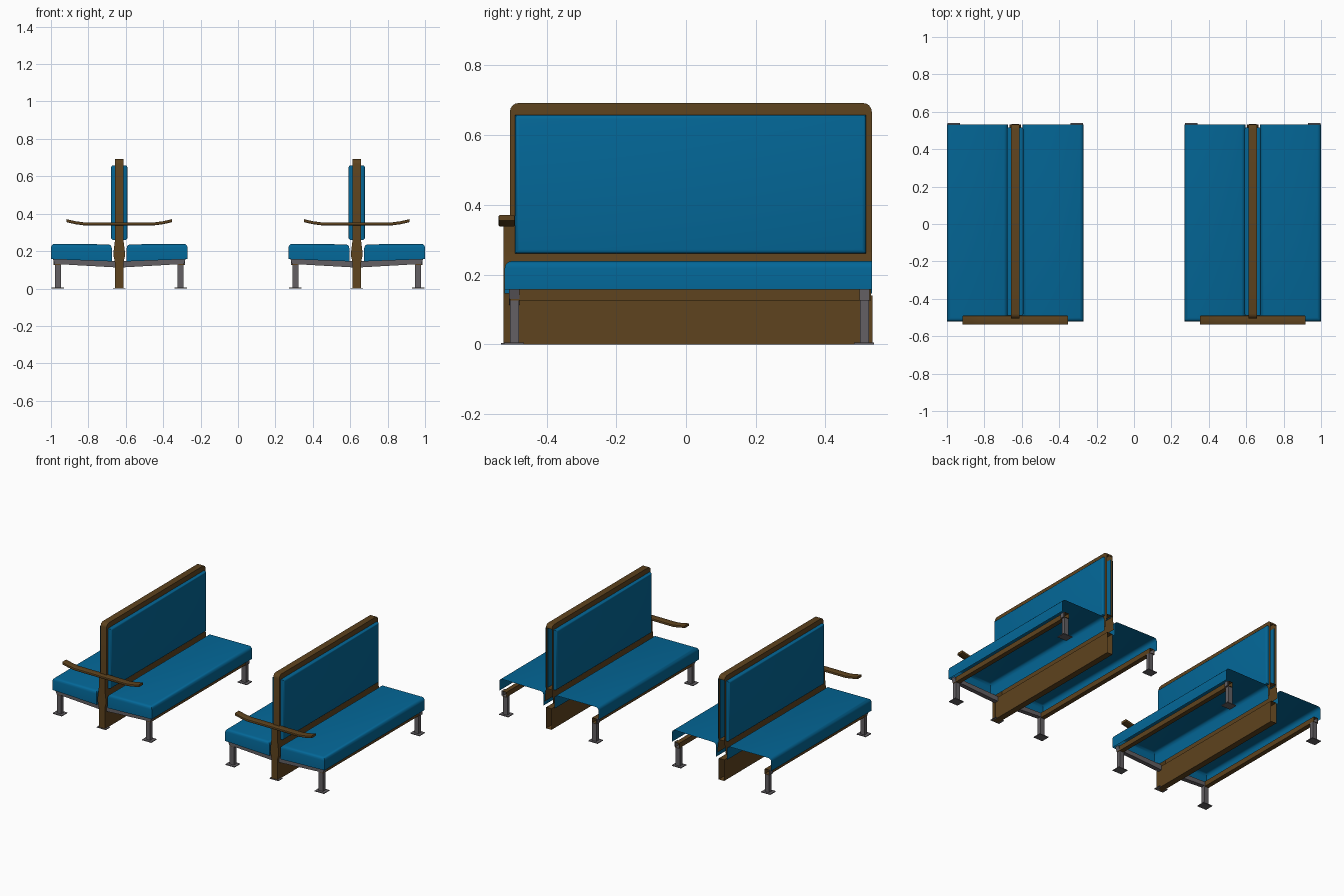
import bpy, bmesh, math

if "Cube" in bpy.data.objects:
    bpy.data.objects.remove(bpy.data.objects["Cube"])


def material(name, rgb):
    m = bpy.data.materials.new(name)
    m.diffuse_color = (*rgb, 1)
    m.use_nodes = True
    m.node_tree.nodes["Principled BSDF"].inputs["Base Color"].default_value = m.diffuse_color
    return m


BLUE = material("blue upholstery", (0.001, 0.135, 0.31))
BROWN = material("brown wood", (0.112, 0.056, 0.013))
GREY = material("grey metal", (0.125, 0.115, 0.125))


def finish(bm, name, mat, smooth=False, open_y=None, open_z=None):
    """Turn a bmesh into an object; faces behind open_y or below open_z are removed."""
    bmesh.ops.recalc_face_normals(bm, faces=bm.faces[:])
    gone = []
    for f in bm.faces:
        c = f.calc_center_median()
        if (open_y is not None and c.y > open_y) or (open_z is not None and c.z < open_z):
            gone.append(f)
    if gone:
        bmesh.ops.delete(bm, geom=gone, context='FACES')
    me = bpy.data.meshes.new(name)
    bm.to_mesh(me)
    bm.free()
    me.materials.append(mat)
    ob = bpy.data.objects.new(name, me)
    bpy.context.scene.collection.objects.link(ob)
    if smooth:
        bpy.ops.object.select_all(action='DESELECT')
        ob.select_set(True)
        bpy.context.view_layer.objects.active = ob
        bpy.ops.object.shade_smooth_by_angle(angle=math.radians(40))
    return ob


def prism(pts, lo, hi, cx):
    """Extrude an XZ profile along y."""
    bm = bmesh.new()
    a = [bm.verts.new((cx + x, lo, z)) for x, z in pts]
    b = [bm.verts.new((cx + x, hi, z)) for x, z in pts]
    bm.faces.new(a)
    bm.faces.new(b)
    for i in range(len(pts)):
        j = (i + 1) % len(pts)
        bm.faces.new((a[i], a[j], b[j], b[i]))
    bmesh.ops.recalc_face_normals(bm, faces=bm.faces[:])
    return bm


def box(x0, x1, y0, y1, z0, z1, cx):
    return prism([(x0, z0), (x1, z0), (x1, z1), (x0, z1)], y0, y1, cx)


def bevel(bm, test, width, seg):
    edges = [e for e in bm.edges if test(e)]
    bmesh.ops.bevel(bm, geom=edges, offset=width, segments=seg, profile=0.5, affect='EDGES')


def level_y(e):
    return abs(e.verts[0].co.y - e.verts[1].co.y) < 1e-4


def mirrored(half):
    """Complete a right-hand half profile."""
    return half + [(-x, z) for x, z in reversed(half)]


def bench(cx, side):
    # upright frame with rounded top corners, hollow at the wall end
    bm = box(-0.022, 0.022, -0.505, 0.533, 0.235, 0.692, cx)
    bevel(bm, lambda e: all(v.co.z > 0.6 for v in e.verts) and level_y(e), 0.025, 4)
    finish(bm, side + " back_frame", BROWN, True, open_y=0.5325, open_z=0.236)

    # flared base running the full length, front post and floor panel
    flare = [(0.022, 0.13), (0.025, 0.15), (0.031, 0.175), (0.03, 0.2), (0.025, 0.24), (0.022, 0.265)]
    bm = prism(mirrored(flare[2:]), -0.505, 0.533, cx)
    finish(bm, side + " flared_base", BROWN, True, open_y=0.5325, open_z=0.18)
    post = [(0.022, 0)] + flare + [(0.022, 0.345)]
    finish(prism(mirrored(post), -0.524, -0.5, cx), side + " front_post", BROWN, True)
    finish(box(-0.02, 0.02, -0.51, 0.535, 0, 0.14, cx), side + " floor_panel", BROWN,
           open_y=0.534)
    finish(box(-0.033, 0.033, -0.53, -0.485, 0, 0.004, cx), side + " post_foot", GREY)

    # gently upturned armrest with softened edges
    top = [(0.0, 0.354), (0.19, 0.354), (0.235, 0.36), (0.283, 0.371)]
    upper = [(-x, z) for x, z in reversed(top[1:])] + top
    lower = [(x, z - 0.016) for x, z in reversed(upper)]
    bm = prism(upper + lower, -0.538, -0.49, cx)
    bevel(bm, level_y, 0.005, 2)
    finish(bm, side + " armrest", BROWN, True)

    for s, tag in ((-1, "left"), (1, "right")):
        name = side + " " + tag + " "
        # back cushion
        xs = sorted((s * 0.018, s * 0.044))
        bm = box(*xs, -0.49, 0.517, 0.26, 0.658, cx)
        outer = cx + s * 0.044
        bevel(bm, lambda e: all(abs(v.co.x - outer) < 1e-4 for v in e.verts), 0.012, 3)
        finish(bm, name + "back_cushion", BLUE, True)

        # seat cushion shell, open underneath and at the wall end
        pts = [(s * 0.04, 0.145), (s * 0.365, 0.157), (s * 0.365, 0.239), (s * 0.04, 0.236)]
        bm = prism(pts, -0.52, 0.533, cx)

        def soft(e):
            c = (e.verts[0].co + e.verts[1].co) / 2
            upright = abs(e.verts[0].co.z - e.verts[1].co.z) > 0.05
            return c.y < 0.5 and c.z > 0.22 and not upright
        bevel(bm, soft, 0.02, 3)
        finish(bm, name + "seat_cushion", BLUE, True, open_y=0.532, open_z=0.16)

        # long wooden rail under the outer edge of the seat
        xs = sorted((s * 0.315, s * 0.345))
        finish(box(*xs, -0.505, 0.53, 0.125, 0.158, cx), name + "seat_rail", BROWN,
               open_y=0.529)

        # sloping metal arm under the front of the seat, and rear end cap
        arm = [(s * 0.02, 0.113), (s * 0.32, 0.13), (s * 0.345, 0.13),
               (s * 0.355, 0.158), (s * 0.02, 0.147)]
        finish(prism(arm, -0.507, -0.478, cx), name + "support_arm", GREY)
        xs = sorted((s * 0.344, s * 0.352))
        finish(box(*xs, 0.497, 0.526, 0.126, 0.158, cx), name + "rear_bracket", GREY)

        # legs with floor plates
        for y, end, h in ((-0.492, "front", 0.145), (0.512, "rear", 0.125)):
            xs = sorted((s * 0.312, s * 0.343))
            finish(box(*xs, y - 0.013, y + 0.013, 0, h, cx), name + end + "_leg", GREY)
            xs = sorted((s * 0.295, s * 0.362))
            finish(box(*xs, y - 0.03, y + 0.027, 0, 0.005, cx), name + end + "_foot", GREY)


bench(-0.635, "left_bench")
bench(0.635, "right_bench")
